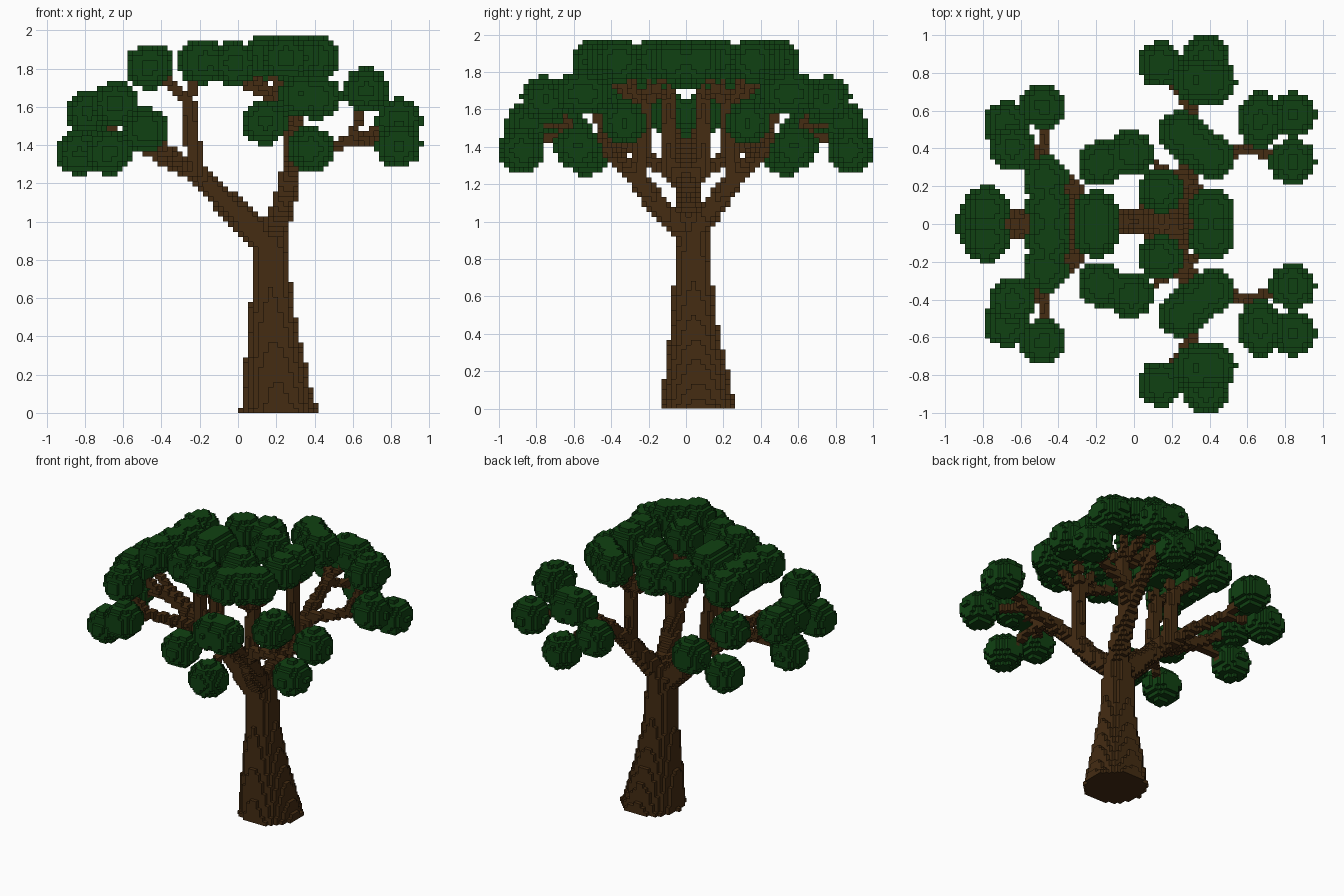
import bpy, bmesh, math
from mathutils import Vector

VOXEL = 0.0263
cube = bpy.data.objects.get("Cube")
if cube:
    bpy.data.objects.remove(cube)


def material(name, rgb):
    mat = bpy.data.materials.new(name)
    mat.use_nodes = True
    mat.diffuse_color = (*rgb, 1)
    mat.node_tree.nodes["Principled BSDF"].inputs["Base Color"].default_value = (*rgb, 1)
    return mat


def cells_in_box(low, high):
    """Cell indices and centres inside a box, never below the ground."""
    a = [math.floor(v / VOXEL) for v in low]
    b = [math.ceil(v / VOXEL) for v in high]
    for i in range(a[0], b[0] + 1):
        for j in range(a[1], b[1] + 1):
            for k in range(max(0, a[2]), b[2] + 1):
                yield (i, j, k), Vector((i + .5, j + .5, k + .5)) * VOXEL


def limb(cells, start, end, r0, r1):
    """Fill a tapered rod with cells."""
    p, q = Vector(start), Vector(end)
    axis = q - p
    r = Vector((1, 1, 1)) * max(r0, r1)
    low = [min(u, v) for u, v in zip(p - r, q - r)]
    high = [max(u, v) for u, v in zip(p + r, q + r)]
    for key, c in cells_in_box(low, high):
        t = min(1, max(0, (c - p).dot(axis) / axis.length_squared))
        if (c - p - axis * t).length <= r0 + (r1 - r0) * t:
            cells.add(key)


def path(cells, points, r0, r1):
    n = len(points) - 1
    for i in range(n):
        limb(cells, points[i], points[i + 1],
             r0 + (r1 - r0) * i / n, r0 + (r1 - r0) * (i + 1) / n)


def puff(cells, centre, radii=(.122, .122, .118)):
    """Fill a rounded leaf clump with cells."""
    m, r = Vector(centre), Vector(radii)
    for key, c in cells_in_box(m - r, m + r):
        if sum(((c[a] - m[a]) / r[a]) ** 2 for a in range(3)) <= 1:
            cells.add(key)


def build(name, cells, mat):
    """Make a mesh of the exposed cell faces."""
    bm = bmesh.new()
    verts = {}

    def vert(key):
        if key not in verts:
            verts[key] = bm.verts.new(Vector(key) * VOXEL)
        return verts[key]

    for cell in cells:
        for axis in range(3):
            u, v = (axis + 1) % 3, (axis + 2) % 3
            for side in (0, 1):
                near = list(cell)
                near[axis] += 2 * side - 1
                if tuple(near) in cells:
                    continue
                corners = []
                for du, dv in ((0, 0), (1, 0), (1, 1), (0, 1)):
                    k = list(cell)
                    k[axis] += side
                    k[u] += du
                    k[v] += dv
                    corners.append(vert(tuple(k)))
                bm.faces.new(corners if side else corners[::-1])
    mesh = bpy.data.meshes.new(name)
    bm.to_mesh(mesh)
    bm.free()
    mesh.materials.append(mat)
    obj = bpy.data.objects.new(name, mesh)
    bpy.context.collection.objects.link(obj)


bark = material("dark brown bark", (.058, .025, .006))
leaf = material("dark green leaves", (.005, .053, .006))

# Trunk: stacked discs, flaring towards the ground
trunk = set()
profile = [(0, .22, .07, .21), (.06, .21, .062, .19), (.2, .198, .055, .17),
           (.4, .185, .045, .135), (.6, .175, .04, .108), (.95, .165, .035, .09)]
for (z0, x0, y0, r0), (z1, x1, y1, r1) in zip(profile, profile[1:]):
    for key, c in cells_in_box((-.1, -.25, z0), (.5, .35, z1)):
        if z0 <= c.z < z1:
            t = (c.z - z0) / (z1 - z0)
            dx, dy = c.x - x0 - (x1 - x0) * t, c.y - y0 - (y1 - y0) * t
            if math.hypot(dx, dy) <= r0 + (r1 - r0) * t:
                trunk.add(key)
build("trunk", trunk, bark)

branches, foliage = set(), set()

# Right main limb
path(branches, [(.14, .02, .9), (-.06, .01, 1.1), (-.22, 0, 1.25)], .078, .055)

for s in (-1, 1):
    def m(*p):
        return (p[0], p[1] * s, p[2])

    # Forked uprights and spreading boughs of the right limb
    fork = m(-.2, .04, 1.23)
    head = m(-.26, .09, 1.64)
    path(branches, [fork, m(-.23, .09, 1.33), head], .048, .036)
    for tip in [(-.44, .22, 1.79), (-.44, .08, 1.79), (-.2, .06, 1.8)]:
        path(branches, [head, m(*tip)], .028, .022)
    bough = m(-.46, .36, 1.42)
    path(branches, [fork, m(-.32, .2, 1.34), bough], .042, .03)
    for tip in [(-.48, .62, 1.48), (-.68, .53, 1.37), (-.64, .4, 1.6)]:
        path(branches, [bough, m(*tip)], .026, .021)
    path(branches, [fork, m(-.55, .03, 1.41), m(-.76, .08, 1.54)], .038, .022)
    path(branches, [m(-.55, .02, 1.4), m(-.82, 0, 1.36)], .025, .022)

    # Left main limb, front and back
    knee = m(.28, .29, 1.27)
    path(branches, [(.17, .03, .92), m(.23, .13, 1.06), knee], .07, .052)

    # Upright to the crown
    head = m(.28, .22, 1.6)
    path(branches, [m(.27, .25, 1.22), head], .045, .038)
    for tip in [(.24, .46, 1.82), (.39, .36, 1.82), (.41, .09, 1.82),
                (.14, .18, 1.82), (.02, .37, 1.8), (-.16, .33, 1.81)]:
        path(branches, [head, m(*tip)], .028, .022)

    # Bough to the far side
    bough = m(.31, .58, 1.5)
    path(branches, [knee, bough], .045, .032)
    for tip in [(.38, .88, 1.39), (.37, .75, 1.63), (.15, .84, 1.52)]:
        path(branches, [bough, m(*tip)], .026, .021)

    # Bough to the left
    bough = m(.6, .4, 1.43)
    path(branches, [knee, m(.36, .34, 1.35), bough], .04, .028)
    for tip in [(.66, .54, 1.66), (.84, .58, 1.41), (.84, .33, 1.53)]:
        path(branches, [bough, m(*tip)], .025, .021)

    # Leaf clumps of the crown
    for p in [(.25, .48, 1.86), (.325, .42, 1.86), (.41, .36, 1.86), (.41, .075, 1.86),
              (.14, .18, 1.86), (-.02, .375, 1.83), (-.18, .32, 1.84),
              (-.2, .055, 1.84), (-.47, .24, 1.81), (-.45, .08, 1.81)]:
        puff(foliage, m(*p))

    # Lower leaf clumps
    for p in [(.14, .845, 1.52), (.38, .88, 1.38), (.42, .75, 1.65), (.33, .76, 1.66),
              (-.48, .625, 1.48), (-.68, .53, 1.36), (-.64, .4, 1.615),
              (.84, .58, 1.4), (.84, .33, 1.53), (-.78, .08, 1.57)]:
        puff(foliage, m(*p))
    puff(foliage, m(.67, .55, 1.69), (.12, .155, .118))

puff(foliage, (-.83, 0, 1.36))

build("branches", branches - trunk, bark)
build("foliage", foliage, leaf)
